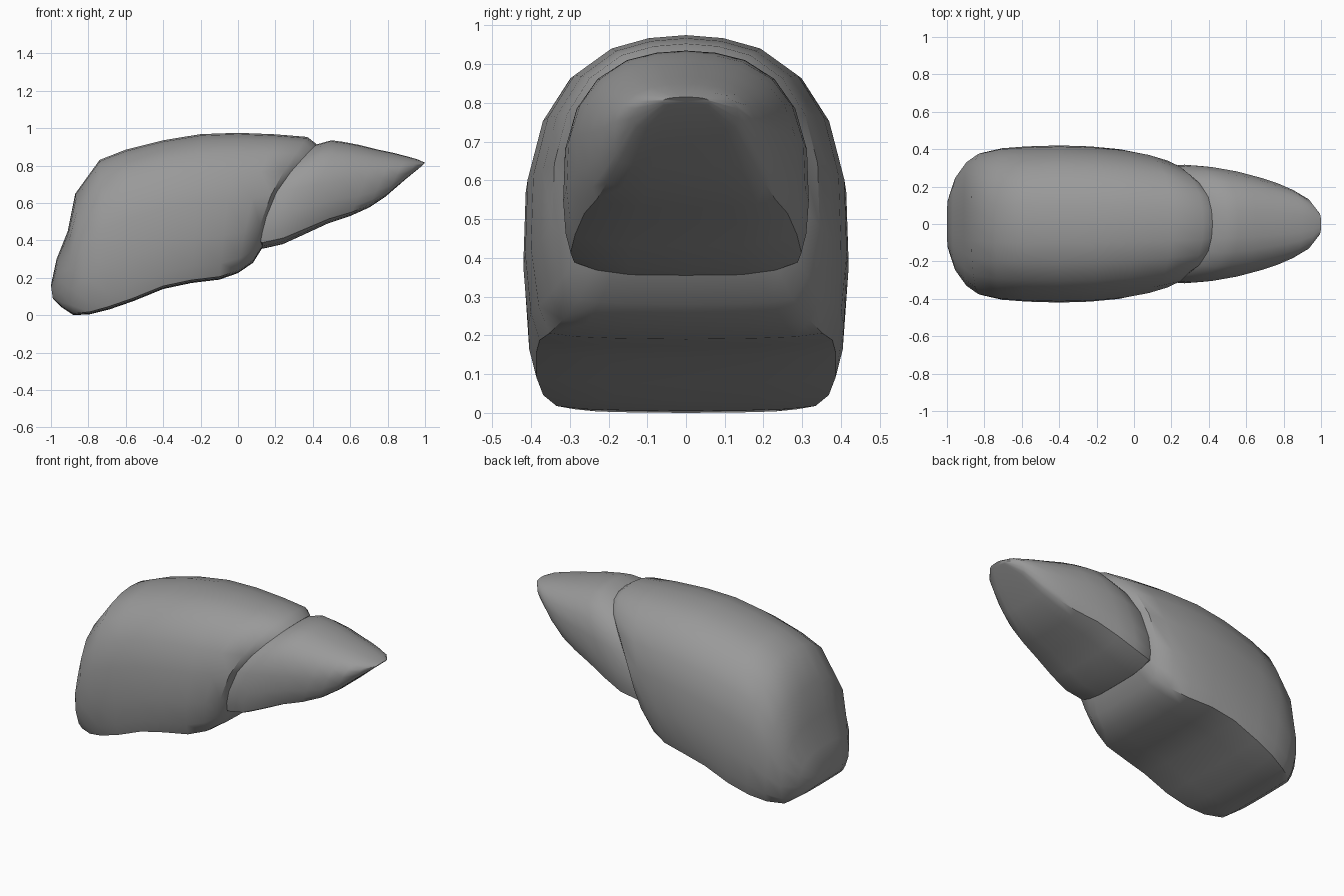
import bpy, bmesh, math

if "Cube" in bpy.data.objects:
    bpy.data.objects.remove(bpy.data.objects["Cube"])

grey = bpy.data.materials.new("soft grey")
grey.use_nodes = True
COL = (0.32, 0.32, 0.32, 1)
grey.diffuse_color = COL
grey.node_tree.nodes["Principled BSDF"].inputs["Base Color"].default_value = COL


def half_profile(corner, lift):
    """Half cross-section as (width share, height share), bottom to top."""
    return [(0, 0), (0.5 * corner, 0.003), (0.8 * corner, lift * 0.4), (corner, lift),
            ((1 + corner) / 2 + 0.01, lift + 0.09), (1, 0.3), (0.985, 0.54),
            (0.89, 0.73), (0.72, 0.868), (0.48, 0.956), (0.24, 0.99), (0, 1)]


def loft(name, sections, lift):
    """Skin leaning sections: top x, z, bottom x, z, half width, corner, bow."""
    bm = bmesh.new()
    rings = []
    for tx, tz, bx, bz, w, corner, bow in sections:
        half = half_profile(corner, lift)
        loop = half + [(-u, t) for u, t in half[-2:0:-1]]
        rings.append([bm.verts.new((bx + (tx - bx) * t - bow * math.sin(math.pi * t),
                                    u * w, bz + (tz - bz) * t)) for u, t in loop])
    for a, b in zip(rings, rings[1:]):
        for i in range(len(a)):
            j = (i + 1) % len(a)
            bm.faces.new((a[i], a[j], b[j], b[i]))
    # Close both ends with a fan
    for ring in (rings[0], rings[-1]):
        bmesh.ops.poke(bm, faces=[bm.faces.new(ring)])
    bmesh.ops.recalc_face_normals(bm, faces=bm.faces)
    mesh = bpy.data.meshes.new(name)
    bm.to_mesh(mesh)
    bm.free()
    mesh.materials.append(grey)
    obj = bpy.data.objects.new(name, mesh)
    bpy.context.collection.objects.link(obj)
    bpy.ops.object.select_all(action='DESELECT')
    obj.select_set(True)
    bpy.context.view_layer.objects.active = obj
    bpy.ops.object.shade_smooth_by_angle(angle=math.radians(42))
    return obj


# Large lobe, from its low blunt end to the leaning seam
loft("large_lobe", [
    (-1.00, 0.16, -0.99, 0.09, 0.13, 0.82, 0),
    (-0.97, 0.30, -0.94, 0.04, 0.25, 0.82, 0),
    (-0.91, 0.45, -0.88, 0.00, 0.335, 0.85, 0),
    (-0.87, 0.65, -0.79, 0.005, 0.38, 0.88, 0),
    (-0.74, 0.83, -0.69, 0.03, 0.405, 0.91, 0),
    (-0.60, 0.885, -0.56, 0.075, 0.415, 0.93, 0),
    (-0.40, 0.935, -0.40, 0.14, 0.42, 0.92, 0),
    (-0.20, 0.968, -0.25, 0.172, 0.415, 0.91, 0),
    (0.00, 0.975, -0.10, 0.19, 0.40, 0.88, 0.01),
    (0.20, 0.967, 0.00, 0.225, 0.375, 0.85, 0.03),
    (0.37, 0.953, 0.08, 0.28, 0.345, 0.80, 0.06),
    (0.42, 0.915, 0.13, 0.36, 0.305, 0.77, 0.08),
    (0.36, 0.86, 0.11, 0.42, 0.25, 0.77, 0.08),
], 0.02)

# Small lobe, rooted inside the large one and tapering to the tip
loft("small_lobe", [
    (0.30, 0.86, 0.05, 0.40, 0.26, 0.93, 0.08),
    (0.42, 0.913, 0.13, 0.355, 0.307, 0.94, 0.08),
    (0.50, 0.935, 0.24, 0.38, 0.317, 0.94, 0.06),
    (0.56, 0.927, 0.35, 0.43, 0.308, 0.93, 0.04),
    (0.65, 0.91, 0.48, 0.49, 0.285, 0.92, 0.02),
    (0.75, 0.885, 0.60, 0.53, 0.25, 0.92, 0),
    (0.83, 0.868, 0.70, 0.575, 0.22, 0.93, 0),
    (0.90, 0.85, 0.79, 0.635, 0.185, 0.94, 0),
    (0.96, 0.833, 0.90, 0.73, 0.135, 0.94, 0),
    (1.00, 0.815, 0.98, 0.795, 0.06, 0.94, 0),
], 0.06)
